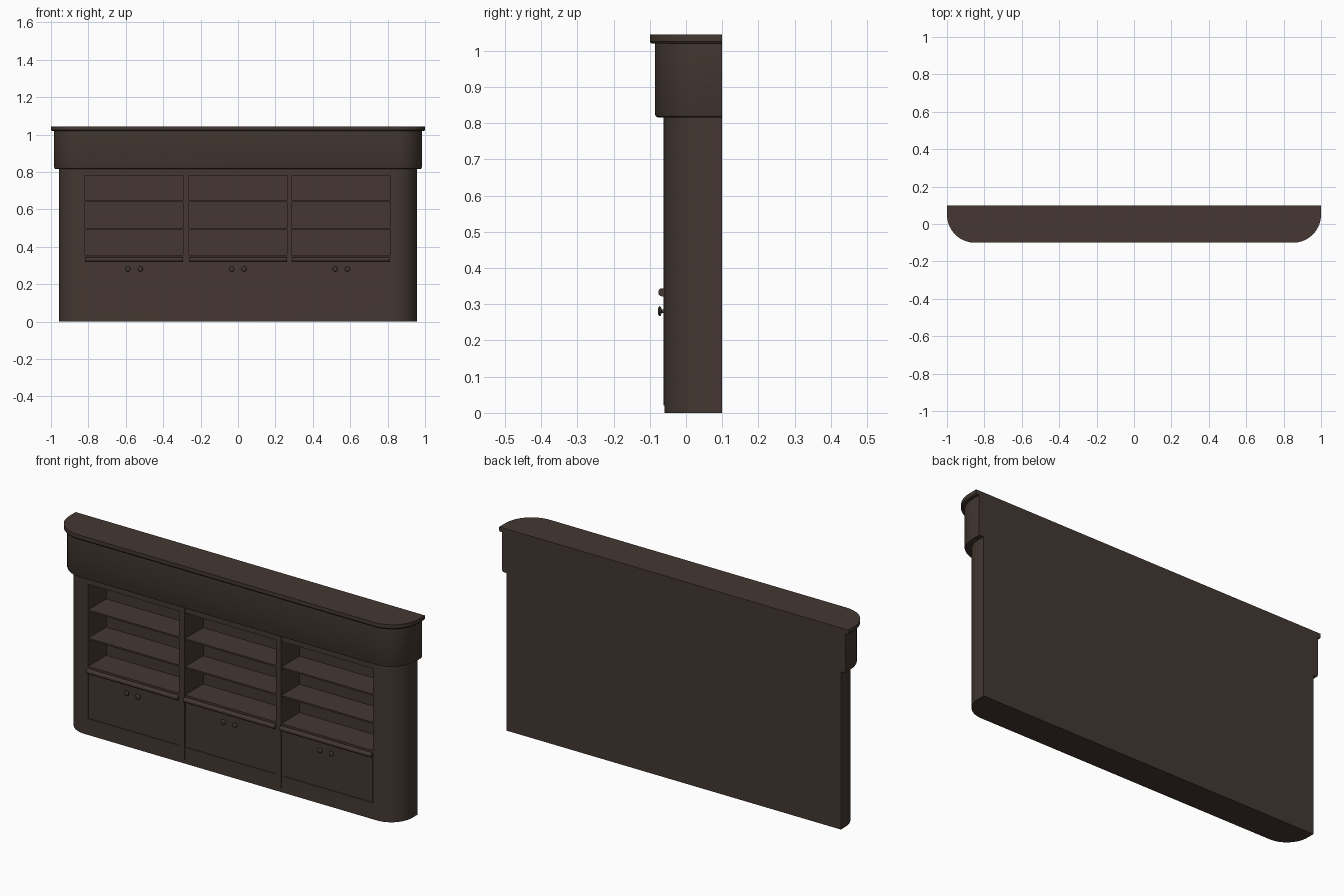
import bpy, bmesh, math
from mathutils import Matrix, Vector

if "Cube" in bpy.data.objects:
    bpy.data.objects.remove(bpy.data.objects["Cube"])

wood = bpy.data.materials.new("dark brown wood")
wood.diffuse_color = (0.058, 0.039, 0.031, 1)
wood.use_nodes = True
wood.node_tree.nodes["Principled BSDF"].inputs["Base Color"].default_value = wood.diffuse_color

BACK, FRONT = 0.10, -0.06
BAYS = [(-0.817, -0.294), (-0.262, 0.261), (0.29, 0.814)]


def finish(bm, name, smooth=False):
    bmesh.ops.recalc_face_normals(bm, faces=bm.faces[:])
    me = bpy.data.meshes.new(name)
    bm.to_mesh(me)
    bm.free()
    me.materials.append(wood)
    ob = bpy.data.objects.new(name, me)
    bpy.context.collection.objects.link(ob)
    if smooth:
        bpy.ops.object.select_all(action='DESELECT')
        ob.select_set(True)
        bpy.context.view_layer.objects.active = ob
        bpy.ops.object.shade_smooth_by_angle(angle=math.radians(35))
    return ob


def add_box(bm, x0, x1, y0, y1, z0, z1):
    m = Matrix.Translation(((x0 + x1) / 2, (y0 + y1) / 2, (z0 + z1) / 2))
    m = m @ Matrix.Diagonal((x1 - x0, y1 - y0, z1 - z0, 1))
    return bmesh.ops.create_cube(bm, size=1, matrix=m)["verts"]


def box(name, *dims):
    bm = bmesh.new()
    add_box(bm, *dims)
    return finish(bm, name)


def outline(hw, front, r, n=14):
    """Plan shape: straight back, two rounded front corners."""
    right = [(hw - r + r * math.cos(a), front + r - r * math.sin(a))
             for a in (math.pi / 2 * i / n for i in range(n + 1))]
    left = [(-x, y) for x, y in reversed(right)]
    return [(hw, BACK)] + right + left + [(-hw, BACK)]


def rounded_block(name, hw, front, r, levels):
    """Stack of plan outlines; levels are (z, inset)."""
    bm = bmesh.new()
    rings = [[bm.verts.new((x, y, z)) for x, y in outline(hw - i, front + i, r - i)]
             for z, i in levels]
    bm.faces.new(rings[0])
    bm.faces.new(rings[-1])
    for a, b in zip(rings, rings[1:]):
        for k in range(len(a)):
            j = (k + 1) % len(a)
            bm.faces.new((a[k], a[j], b[j], b[k]))
    return finish(bm, name, True)


# Cabinet body with open shelf bays and shallow door recesses
body = rounded_block("cabinet_body", 0.957, FRONT, 0.12, [(0, 0), (0.83, 0)])
bm = bmesh.new()
for x0, x1 in BAYS:
    add_box(bm, x0, x1, -0.2, 0.09, 0.355, 0.78)
    add_box(bm, x0, x1, -0.2, FRONT + 0.006, 0.085, 0.33)
cutter = finish(bm, "bay_cutter")
cutter.hide_render = True
mod = body.modifiers.new("bays", 'BOOLEAN')
mod.operation = 'DIFFERENCE'
mod.solver = 'EXACT'
mod.object = cutter
bpy.context.view_layer.objects.active = body
bpy.ops.object.modifier_apply(modifier="bays")
bpy.data.objects.remove(cutter)
body.select_set(True)
bpy.context.view_layer.objects.active = body
bpy.ops.object.shade_smooth_by_angle(angle=math.radians(35))

# Frieze with rounded lower edge, and overhanging top board
rounded_block("frieze", 0.983, -0.086, 0.135,
              [(0.816, 0.008), (0.818, 0.003), (0.824, 0), (1.022, 0)])
rounded_block("top_board", 1.0, -0.10, 0.15,
              [(1.02, 0.004), (1.025, 0), (1.044, 0)])

# Shelves, doors, ledges and knobs for each bay
for x0, x1 in BAYS:
    for z in (0.497, 0.643):
        box("shelf", x0, x1, FRONT + 0.001, 0.09, z - 0.004, z + 0.004)
    g = 0.002
    box("door", x0 + g, x1 - g, FRONT, FRONT + 0.006, 0.085 + g, 0.33)

    bm = bmesh.new()
    add_box(bm, x0, x1, -0.076, -0.055, 0.322, 0.344)
    nose = [e for e in bm.edges
            if all(v.co.y < -0.07 for v in e.verts)
            and abs(e.verts[0].co.z - e.verts[1].co.z) < 1e-4]
    bmesh.ops.bevel(bm, geom=nose, offset=0.009, segments=4, profile=0.5, affect='EDGES')
    finish(bm, "ledge", True)

    for s in (-1, 1):
        kx = (x0 + x1) / 2 + s * 0.033
        bm = bmesh.new()
        rot = Matrix.Rotation(math.pi / 2, 4, 'X')
        bmesh.ops.create_cone(bm, cap_ends=True, segments=16, radius1=0.005, radius2=0.005,
                              depth=0.014, matrix=Matrix.Translation((kx, -0.064, 0.281)) @ rot)
        bmesh.ops.create_uvsphere(bm, u_segments=20, v_segments=10, radius=1,
                                  matrix=Matrix.Translation((kx, -0.0725, 0.281)) @ rot
                                  @ Matrix.Diagonal((0.0135, 0.0135, 0.0055, 1)))
        finish(bm, "door_knob", True)

# Thin post facings between the bays
for a, b in zip(BAYS, BAYS[1:]):
    box("post_facing", a[1], b[0], FRONT - 0.0015, FRONT + 0.002, 0.02, 0.82)
